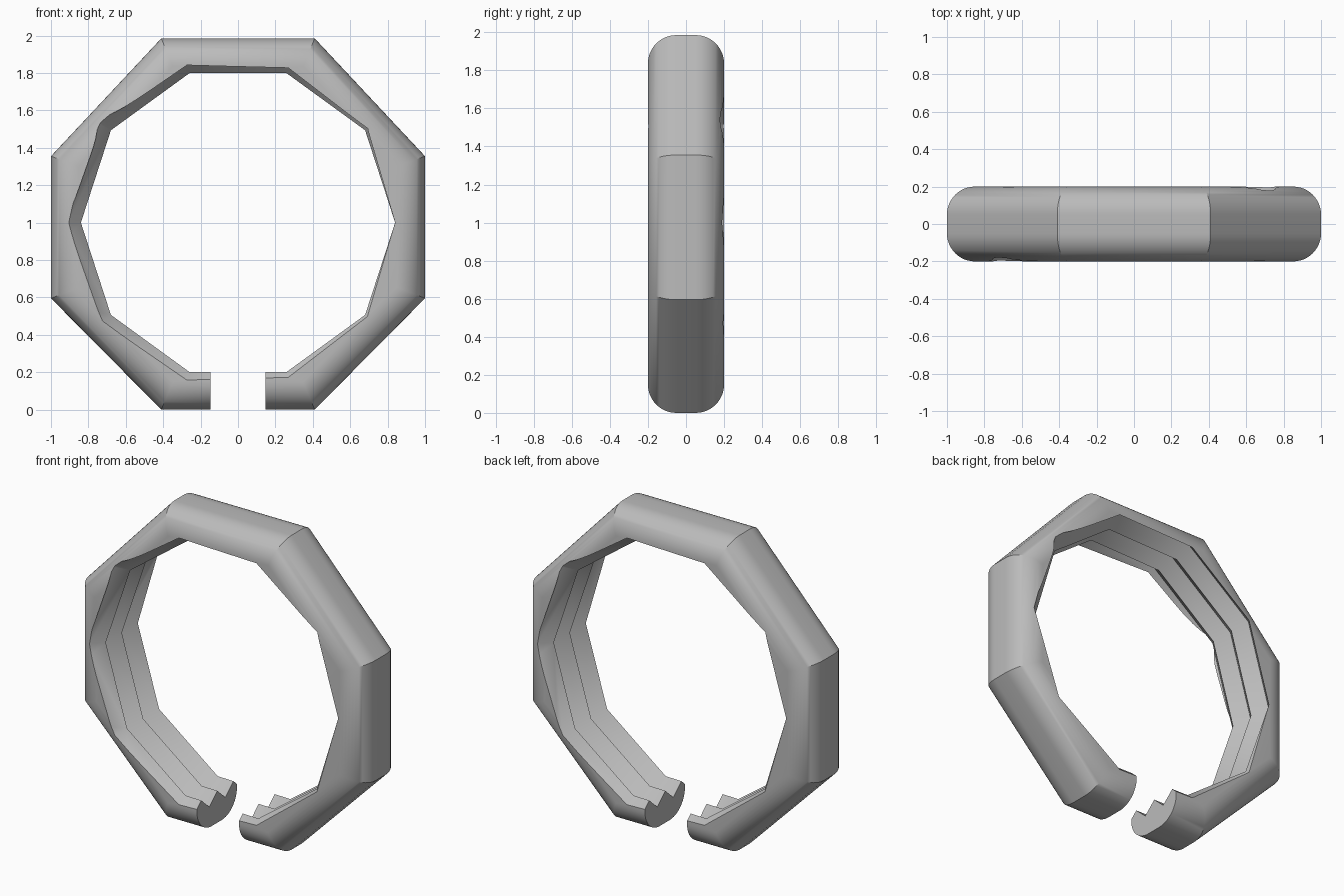
import bpy, bmesh, math
from math import sin, cos, pi

cube = bpy.data.objects.get("Cube")
if cube:
    bpy.data.objects.remove(cube, do_unlink=True)

grey = bpy.data.materials.new("plain_grey")
grey.use_nodes = True
colour = (0.5, 0.5, 0.5, 1)
grey.diffuse_color = colour
grey.node_tree.nodes["Principled BSDF"].inputs["Base Color"].default_value = colour


def finish(bm, name):
    bmesh.ops.recalc_face_normals(bm, faces=bm.faces)
    mesh = bpy.data.meshes.new(name)
    bm.to_mesh(mesh)
    bm.free()
    mesh.materials.append(grey)
    obj = bpy.data.objects.new(name, mesh)
    bpy.context.collection.objects.link(obj)
    return obj


# Octagonal body with a rounded rim
HALF, ROUND, STEPS = 0.2, 0.15, 12
right_side = [(0.41, 0), (1, 0.595), (1, 1.355), (0.41, 1.985)]
outline = right_side + [(-x, z) for x, z in reversed(right_side)]
arc = [(HALF - ROUND + ROUND * sin(a), 1 - ROUND * (1 - cos(a)))
       for a in (pi / 2 * i / STEPS for i in range(STEPS + 1))]
sections = [(-y, s) for y, s in reversed(arc)] + arc
bm = bmesh.new()
rings = [[bm.verts.new((x * s, y, 0.9925 + (z - 0.9925) * s)) for x, z in outline]
         for y, s in sections]
for a, b in zip(rings, rings[1:]):
    for i in range(8):
        j = (i + 1) % 8
        bm.faces.new((a[i], a[j], b[j], b[i]))
bm.faces.new(rings[0])
bm.faces.new(rings[-1])
ring = finish(bm, "threaded_ring")

# Ten-sided screw that cuts the inner thread
SIDES, PITCH, CREST, VALLEY, ROWS = 10, 0.16, 0.84, 0.915, 13
bm = bmesh.new()
cols = []
for k in range(SIDES):
    t = 2 * pi * k / SIDES
    col = []
    for j in range(ROWS):
        r = VALLEY if j % 2 else CREST
        y = -HALF - PITCH * k / SIDES + PITCH / 2 * (j - 2)
        col.append(bm.verts.new((r * cos(t), y, 1 + r * sin(t))))
    cols.append(col)
for a, b in zip(cols, cols[1:]):
    for j in range(ROWS - 1):
        bm.faces.new((a[j], a[j + 1], b[j + 1], b[j]))
first, last = cols[0], cols[-1]
for j in range(2, ROWS - 1):     # the seam is shifted by one pitch
    bm.faces.new((last[j], last[j + 1], first[j - 1], first[j - 2]))
low = [c[0] for c in cols] + [last[1], last[2]]
high = [c[-1] for c in cols] + [first[-3], first[-2]]
for loop, y in ((low, -0.5), (high, 0.8)):
    tip = bm.verts.new((0, y, 1))
    for a, b in zip(loop, loop[1:] + loop[:1]):
        bm.faces.new((a, b, tip))
screw = finish(bm, "thread_cutter")

# Block that opens the gap at the bottom
bm = bmesh.new()
bmesh.ops.create_cube(bm, size=1)
bmesh.ops.scale(bm, vec=(0.295, 1, 1), verts=bm.verts)
gap = finish(bm, "gap_cutter")

bpy.context.view_layer.objects.active = ring
ring.select_set(True)
for cutter in (screw, gap):
    cutter.hide_render = True
    mod = ring.modifiers.new(cutter.name, "BOOLEAN")
    mod.operation, mod.solver, mod.object = "DIFFERENCE", "EXACT", cutter
    bpy.ops.object.modifier_apply(modifier=mod.name)
for cutter in (screw, gap):
    bpy.data.objects.remove(cutter, do_unlink=True)
bpy.ops.object.shade_smooth_by_angle(angle=math.radians(30))
